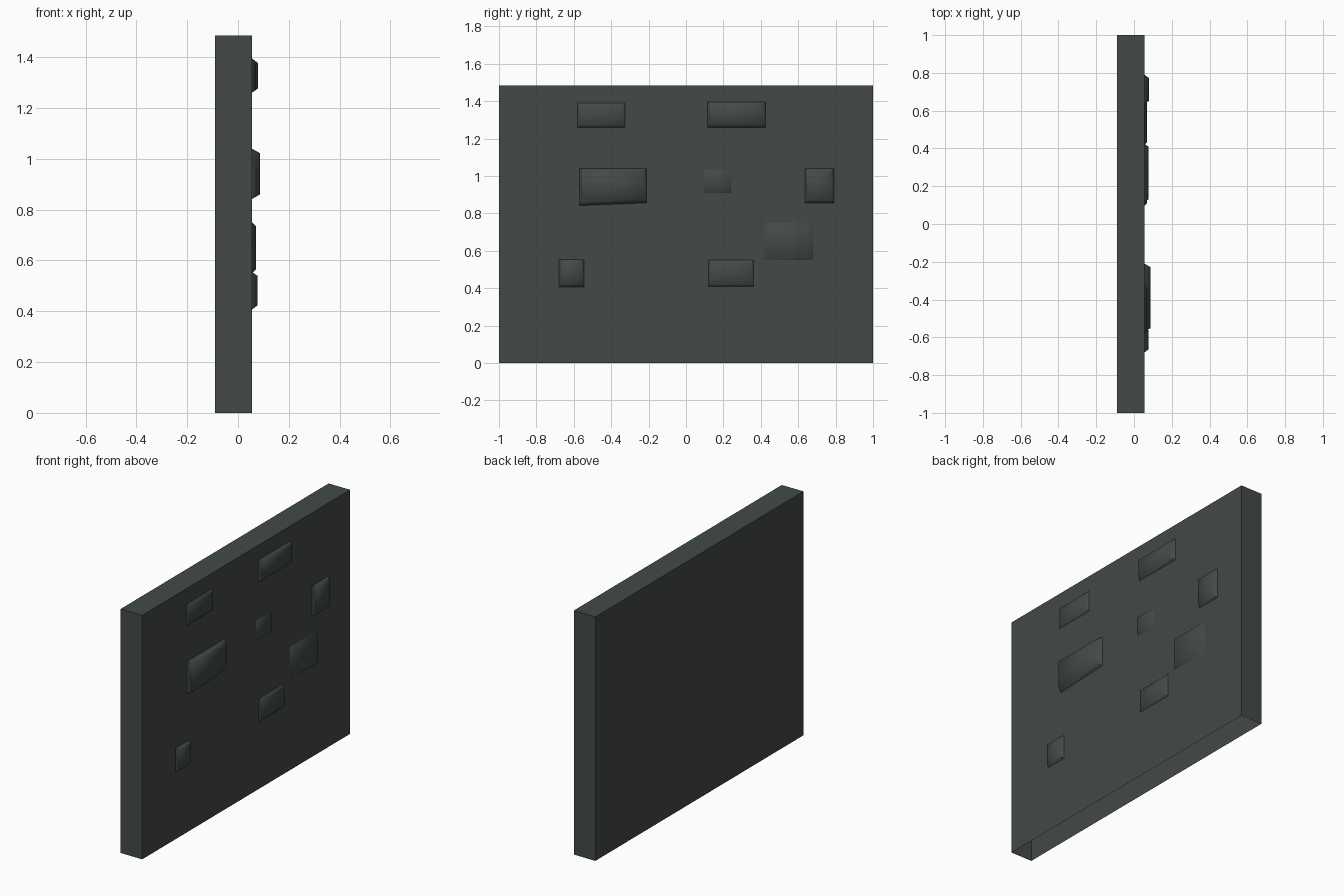
import bpy, bmesh, math

if "Cube" in bpy.data.objects:
    bpy.data.objects.remove(bpy.data.objects["Cube"])

stone = bpy.data.materials.new("dark_slate")
stone.diffuse_color = (0.056, 0.068, 0.065, 1)
stone.use_nodes = True
stone.node_tree.nodes["Principled BSDF"].inputs["Base Color"].default_value = stone.diffuse_color

FACE_X = 0.055


def make_object(name, bm):
    bmesh.ops.recalc_face_normals(bm, faces=bm.faces)
    mesh = bpy.data.meshes.new(name)
    bm.to_mesh(mesh)
    bm.free()
    mesh.materials.append(stone)
    obj = bpy.data.objects.new(name, mesh)
    bpy.context.collection.objects.link(obj)
    return obj


def smooth(obj, degrees):
    bpy.ops.object.select_all(action='DESELECT')
    obj.select_set(True)
    bpy.context.view_layer.objects.active = obj
    bpy.ops.object.shade_smooth_by_angle(angle=math.radians(degrees))


# Wall slab, open underneath
bm = bmesh.new()
bmesh.ops.create_cube(bm, size=1)
for v in bm.verts:
    v.co.x = FACE_X if v.co.x > 0 else -0.09
    v.co.y *= 2
    v.co.z = 1.485 if v.co.z > 0 else 0
bm.normal_update()
bottom = [f for f in bm.faces if f.normal.z < -0.9]
bmesh.ops.delete(bm, geom=bottom, context='FACES_ONLY')
make_object("wall", bm)


# Raised brick with sloping sides; skew lifts the right end of the lower edge
def brick(i, y0, y1, z0, z1, top_x, inset, skew=0):
    bm = bmesh.new()
    rings = []
    for x, d in ((FACE_X, 0), (top_x, inset)):
        pts = ((y0 + d, z0 + d), (y1 - d, z0 + d + skew),
               (y1 - d, z1 - d), (y0 + d, z1 - d))
        rings.append([bm.verts.new((x, y, z)) for y, z in pts])
    low, high = rings
    for k in range(4):
        n = (k + 1) % 4
        bm.faces.new((low[k], low[n], high[n], high[k]))
    bm.faces.new(high)
    smooth(make_object(f"brick_{i}", bm), 62)


# y range, z range, front x, slope width, skew
bricks = [
    (-0.58, -0.325, 1.26, 1.39, 0.070, 0.014),
    (0.115, 0.425, 1.26, 1.395, 0.078, 0.017),
    (-0.57, -0.21, 0.842, 1.04, 0.087, 0.018, 0.015),
    (0.095, 0.24, 0.91, 1.035, 0.068, 0.014),
    (0.635, 0.79, 0.855, 1.04, 0.079, 0.017),
    (0.42, 0.68, 0.55, 0.75, 0.070, 0.015),
    (0.12, 0.36, 0.41, 0.55, 0.070, 0.014),
    (-0.68, -0.545, 0.407, 0.555, 0.077, 0.016),
]
for i, b in enumerate(bricks, 1):
    brick(i, *b)
